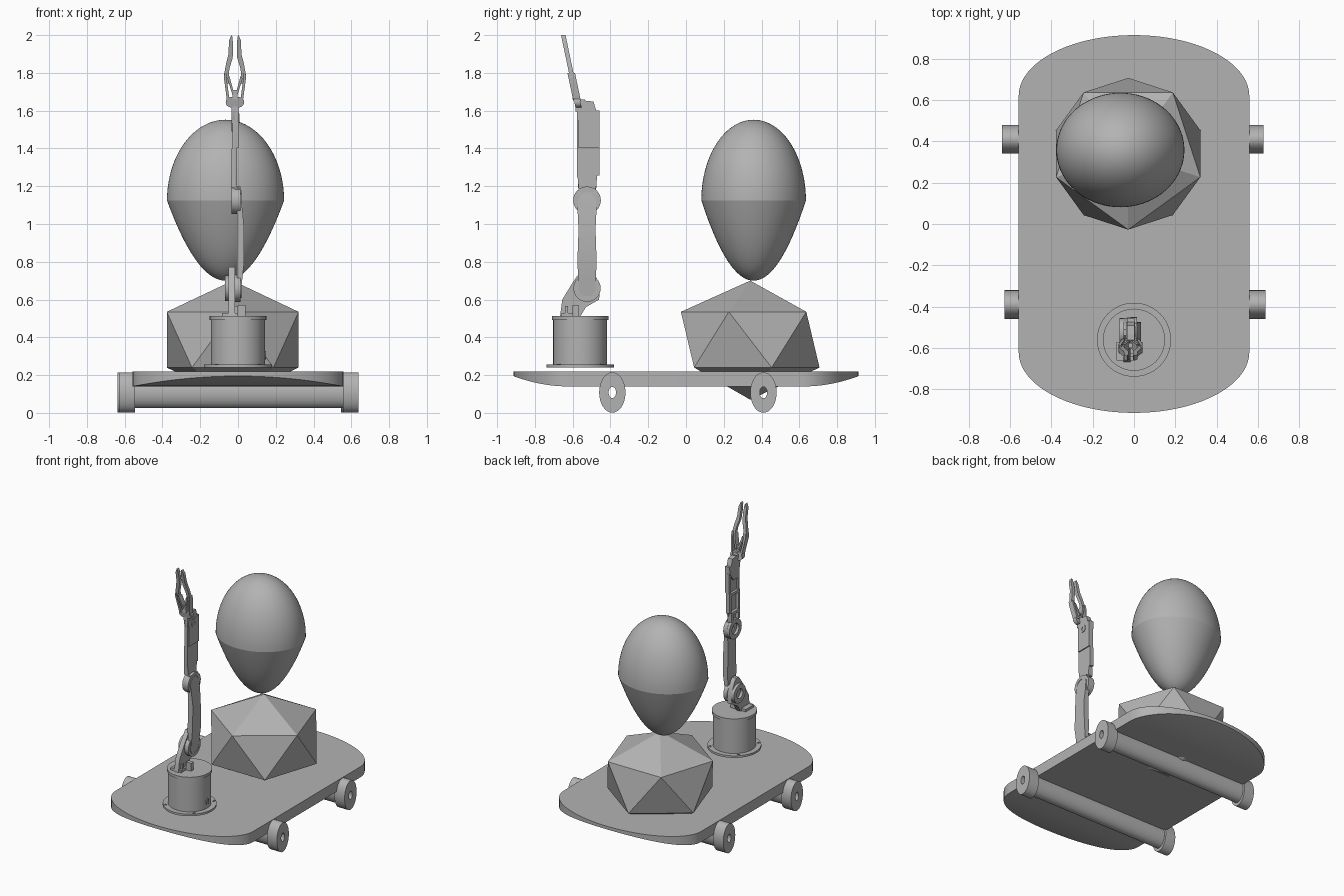
import bpy, bmesh, math

if "Cube" in bpy.data.objects:
    bpy.data.objects.remove(bpy.data.objects["Cube"], do_unlink=True)

GREY = (0.45, 0.45, 0.45, 1)
mat = bpy.data.materials.new("plain grey")
mat.use_nodes = True
mat.diffuse_color = GREY
mat.node_tree.nodes["Principled BSDF"].inputs["Base Color"].default_value = GREY
parts = []


def finish(name, bm):
    bmesh.ops.remove_doubles(bm, verts=bm.verts, dist=1e-5)
    bmesh.ops.recalc_face_normals(bm, faces=bm.faces)
    mesh = bpy.data.meshes.new(name)
    bm.to_mesh(mesh)
    bm.free()
    mesh.materials.append(mat)
    ob = bpy.data.objects.new(name, mesh)
    bpy.context.collection.objects.link(ob)
    parts.append(ob)
    return ob


def skin(name, loops, close_ends=False, ring=False):
    """Bridge equal vertex loops; cap the ends or join last to first."""
    bm = bmesh.new()
    rows = [[bm.verts.new(p) for p in loop] for loop in loops]
    pairs = list(zip(rows, rows[1:])) + ([(rows[-1], rows[0])] if ring else [])
    for a, b in pairs:
        for i in range(len(a)):
            j = (i + 1) % len(a)
            bm.faces.new((a[i], a[j], b[j], b[i]))
    if close_ends:
        bm.faces.new(rows[0])
        bm.faces.new(rows[-1])
    return finish(name, bm)


def lathe(name, profile, centre, sx=1, sy=1, axis="z", n=48, ring=False):
    """Revolve (radius, height) points, with optional oval scaling."""
    cx, cy, cz = centre
    loops = []
    for r, h in profile:
        loop = []
        for i in range(n):
            a = math.tau * i / n
            u, v = r * sx * math.cos(a), r * sy * math.sin(a)
            loop.append((cx + u, cy + v, cz + h) if axis == "z" else (cx + h, cy + u, cz + v))
        loops.append(loop)
    return skin(name, loops, ring=ring)


def tube(name, centre, outer, inner, h0, h1, **kw):
    return lathe(name, [(outer, h0), (outer, h1), (inner, h1), (inner, h0)], centre, ring=True, **kw)


def prism(name, pts, a, b, axis="x", lean=0):
    """Extrude a (y, z) outline along x, or a leaning (x, z) outline along y."""
    if axis == "x":
        loops = [[(d, p, z) for p, z in pts] for d in (a, b)]
    else:
        loops = [[(p, d + lean * (z - 1.63), z) for p, z in pts] for d in (a, b)]
    return skin(name, loops, close_ends=True)


def arc(cx, cz, r, start, end, n=12):
    return [(cx + r * math.cos(math.radians(start + (end - start) * i / n)),
             cz + r * math.sin(math.radians(start + (end - start) * i / n))) for i in range(n + 1)]


def box(name, x0, x1, y0, y1, z0, z1):
    return prism(name, [(y0, z0), (y1, z0), (y1, z1), (y0, z1)], x0, x1)


# Deck: oval ends whose underside sweeps upward
sections = []
for end in (-1, 1):
    angles = [math.radians(89.5 * i / 20) for i in range(21)]
    for t in (reversed(angles) if end < 0 else angles):
        w, y = 0.558 * math.cos(t), end * (0.62 + 0.294 * math.sin(t))
        low = 0.14 + 0.055 * math.sin(t) ** 2
        sections.append([(-w, y, low), (w, y, low), (w, y, 0.218), (-w, y, 0.218)])
skin("deck", sections, close_ends=True)

# Axles and wheels, oval in section
for label, y, shift in (("front", -0.39, 0.005), ("rear", 0.41, -0.006)):
    tube(label + "_axle", (shift, y, 0.108), 0.083, 0.03, -0.552, 0.552, sx=0.67, axis="x")
    for side, x0 in (("right", -0.632), ("left", 0.55)):
        tube(f"{label}_{side}_wheel", (shift, y, 0.108), 0.107, 0.03, x0, x0 + 0.082,
             sx=0.65, axis="x")

# Twenty-sided block, sunk through the deck
bm = bmesh.new()
cx, cy, r = -0.028, 0.34, 0.367
top = bm.verts.new((cx, cy, 0.70))
bottom = bm.verts.new((cx, cy, 0.07))
rings = []
for z, start in ((0.535, -90), (0.24, -54)):
    rings.append([bm.verts.new((cx + r * math.cos(math.radians(start + 72 * i)),
                                cy + r * math.sin(math.radians(start + 72 * i)), z)) for i in range(5)])
up, down = rings
for i in range(5):
    j = (i + 1) % 5
    bm.faces.new((top, up[i], up[j]))
    bm.faces.new((up[i], down[i], up[j]))
    bm.faces.new((down[i], down[j], up[j]))
    bm.faces.new((bottom, down[j], down[i]))
finish("faceted_block", bm)

# Egg: half ellipsoid above a paraboloid, creased at the join
egg = (-0.066, 0.358, 1.125)
steps = [i / 24 for i in range(25)]
lathe("egg_top", [(math.cos(t * math.pi / 2), 0.427 * math.sin(t * math.pi / 2)) for t in steps],
      egg, 0.31, 0.277, n=72)
lathe("egg_bottom", [(t, 0.425 * (t * t - 1)) for t in steps], egg, 0.31, 0.277, n=72)

# Arm turntable
base = (0, -0.56, 0)
lathe("arm_base", [(0, 0.24), (0.179, 0.24), (0.179, 0.255), (0.143, 0.255), (0.143, 0.492),
                   (0.15, 0.492), (0.15, 0.512), (0, 0.512)], base, n=64)
for i in range(4):
    a = math.radians(45 + 90 * i)
    tube(f"flange_bolt_{i + 1}", (0.163 * math.cos(a), -0.56 + 0.163 * math.sin(a), 0),
         0.01, 0.005, 0.25, 0.259, n=16)
tube("base_port", (0.137, -0.56, 0.305), 0.022, 0.013, 0, 0.01, sx=0.75, axis="x", n=20)

# Shoulder bracket
SY, SZ, EZ = -0.524, 0.66, 1.125
prism("shoulder_bracket", [(-0.667, 0.51), (-0.56, 0.51), (-0.53, 0.56), (-0.46, 0.60), (-0.455, 0.67),
                           (-0.49, 0.75), (-0.51, 0.772), (-0.54, 0.772), (-0.565, 0.74),
                           (-0.60, 0.69), (-0.655, 0.60)], -0.05, -0.016)
tube("shoulder_ring", (0, SY, SZ), 0.068, 0.035, -0.07, -0.05, axis="x")
box("bracket_foot", -0.085, 0.0, -0.66, -0.57, 0.51, 0.53)
box("base_tab", 0.0, 0.04, -0.60, -0.57, 0.51, 0.57)
box("base_stub", -0.02, 0.0, -0.64, -0.625, 0.51, 0.565)

# Lower arm link, bulging outward at mid height
link = []
for z, half, x in ((0.62, 0.045, 0.014), (0.72, 0.047, 0.024), (0.80, 0.051, 0.033),
                   (0.97, 0.045, 0.033), (1.07, 0.05, 0.024), (1.19, 0.045, 0.012)):
    link.append([(-0.006, SY - half, z), (x, SY - half, z), (x, SY + half, z), (-0.006, SY + half, z)])
skin("lower_arm", link, close_ends=True)
for label, z, rad in (("shoulder", SZ, 0.072), ("elbow", EZ, 0.073)):
    tube(label + "_disc", (0, SY, z), rad, 0.012, -0.016, 0.014, axis="x")
    tube(label + "_rim", (0, SY, z), 0.052, 0.044, 0.013, 0.018, axis="x")

# Upper arm: outer plate with open frames behind it
tube("elbow_back_ring", (0, SY, EZ), 0.072, 0.04, -0.035, -0.016, axis="x")
prism("upper_arm_plate", [(-0.565, 1.15), (-0.48, 1.15), (-0.47, 1.257), (-0.457, 1.257), (-0.457, 1.60),
                          (-0.578, 1.60), (-0.578, 1.257), (-0.573, 1.24)], -0.016, -0.004)
for label, z0, z1, x0 in (("lower", 1.19, 1.26, -0.038), ("middle", 1.26, 1.40, -0.034),
                          ("upper", 1.40, 1.55, -0.030)):
    y0, y1 = (-0.572, -0.475) if label == "lower" else (-0.578, -0.457)
    box(label + "_frame_front", x0, -0.015, y0, y0 + 0.02, z0, z1)
    box(label + "_frame_back", x0, -0.015, y1 - 0.02, y1, z0, z1)
    box(label + "_frame_bar", x0, -0.015, y0, y1, z1 - 0.02, z1)
box("upper_arm_cap", -0.02, 0.004, -0.572, -0.459, 1.405, 1.595)

# Wrist
prism("wrist", [(-0.55, 1.49), (-0.505, 1.49), (-0.46, 1.55), (-0.457, 1.60), (-0.475, 1.60),
                (-0.49, 1.648), (-0.55, 1.655), (-0.578, 1.60), (-0.572, 1.54)], -0.034, 0.002)
tube("wrist_pivot", (0, -0.52, 1.56), 0.026, 0.012, 0.001, 0.008, axis="x", n=24)

# Gripper: palm, linkage and two curved fingers, mirrored about its centre
GX, LEAN = -0.016, -0.21
box("palm_mount", GX - 0.018, GX + 0.018, -0.585, -0.535, 1.595, 1.66)
for side, s in (("right", -1), ("left", 1)):
    def claw(name, pts, y0, y1):
        prism(f"{side}_{name}", [(GX + s * x, z) for x, z in pts], y0, y1, "y", LEAN)
    claw("gear", arc(0.021, 1.645, 0.028, 0, 345, 16), -0.588, -0.556)
    claw("outer_strut", [(0.028, 1.65), (0.042, 1.65), (0.058, 1.77), (0.056, 1.80),
                         (0.046, 1.80), (0.044, 1.77)], -0.592, -0.552)
    claw("inner_strut", [(0.004, 1.69), (0.014, 1.685), (0.04, 1.77), (0.03, 1.785)], -0.592, -0.552)
    claw("finger", [(0.034, 1.74), (0.05, 1.75), (0.058, 1.79), (0.047, 1.85), (0.034, 1.90),
                    (0.032, 1.97), (0.019, 2.0), (0.013, 1.99), (0.010, 1.94), (0.012, 1.88),
                    (0.030, 1.82)], -0.584, -0.56)
box("gripper_crossbar", GX - 0.014, GX + 0.014, -0.60, -0.575, 1.66, 1.71)

# Smooth the round parts and keep edges crisp
bpy.ops.object.select_all(action="DESELECT")
for ob in parts:
    ob.select_set(True)
bpy.context.view_layer.objects.active = parts[0]
bpy.ops.object.shade_smooth_by_angle(angle=math.radians(30))
